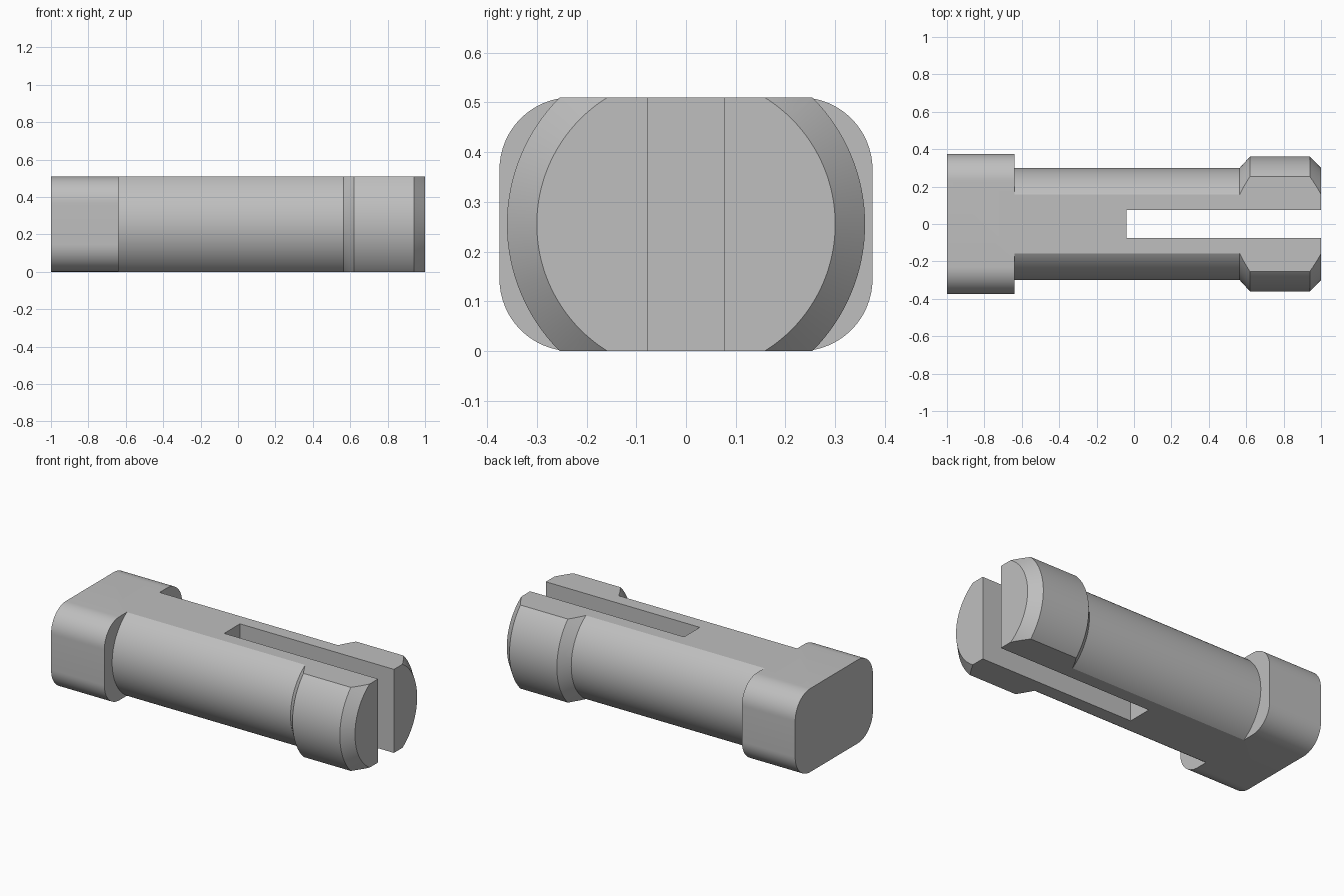
import bpy, bmesh, math
from mathutils import Vector, Matrix

if "Cube" in bpy.data.objects:
    bpy.data.objects.remove(bpy.data.objects["Cube"], do_unlink=True)

HEIGHT = 0.51
MID = HEIGHT / 2

grey = bpy.data.materials.new("plain grey")
grey.use_nodes = True
grey.diffuse_color = (0.52, 0.52, 0.52, 1)
grey.node_tree.nodes["Principled BSDF"].inputs["Base Color"].default_value = grey.diffuse_color


def finish(bm, name):
    bmesh.ops.recalc_face_normals(bm, faces=bm.faces[:])
    mesh = bpy.data.meshes.new(name)
    bm.to_mesh(mesh)
    bm.free()
    mesh.materials.append(grey)
    obj = bpy.data.objects.new(name, mesh)
    bpy.context.collection.objects.link(obj)
    return obj


def turned(name, profile, steps=128):
    """Revolve (x, radius) points about the long axis, then mill flats above and below."""
    bm = bmesh.new()
    rings = []
    for x, r in profile:
        angles = [2 * math.pi * i / steps for i in range(steps)]
        rings.append([bm.verts.new((x, r * math.cos(a), MID + r * math.sin(a))) for a in angles])
    for a, b in zip(rings, rings[1:]):
        for i in range(steps):
            j = (i + 1) % steps
            bm.faces.new((a[i], a[j], b[j], b[i]))
    bm.faces.new(rings[0])
    bm.faces.new(rings[-1])
    for z, direction in ((0, -1), (HEIGHT, 1)):
        cut = bmesh.ops.bisect_plane(bm, geom=bm.verts[:] + bm.edges[:] + bm.faces[:],
                                     plane_co=(0, 0, z), plane_no=(0, 0, direction),
                                     clear_outer=True)
        edges = [e for e in cut["geom_cut"] if isinstance(e, bmesh.types.BMEdge)]
        bmesh.ops.contextual_create(bm, geom=edges)
    return finish(bm, name)


def rounded_block(name, x0, x1, half_width, radius, steps=16):
    """Extrude a rounded rectangle along the long axis."""
    bm = bmesh.new()
    ring = []
    for k, (sy, sz) in enumerate(((1, 1), (-1, 1), (-1, -1), (1, -1))):
        for i in range(steps + 1):
            a = (k + i / steps) * math.pi / 2
            ring.append(bm.verts.new((x0, sy * (half_width - radius) + radius * math.cos(a),
                                      MID + sz * (MID - radius) + radius * math.sin(a))))
    face = bm.faces.new(ring)
    grown = bmesh.ops.extrude_face_region(bm, geom=[face], use_keep_orig=True)
    bmesh.ops.translate(bm, vec=(x1 - x0, 0, 0),
                        verts=[v for v in grown["geom"] if isinstance(v, bmesh.types.BMVert)])
    return finish(bm, name)


def combine(target, other, operation):
    mod = target.modifiers.new(operation.title(), "BOOLEAN")
    mod.operation = operation
    mod.solver = "EXACT"
    mod.object = other
    bpy.context.view_layer.objects.active = target
    bpy.ops.object.modifier_apply(modifier=mod.name)
    bpy.data.objects.remove(other, do_unlink=True)


# Shaft with the flared, chamfered snap tip
pin = turned("split_pin", [(-0.64, 0.30), (0.565, 0.30), (0.62, 0.36), (0.94, 0.36), (1.0, 0.30)])

# Rounded head
combine(pin, rounded_block("head", -1, -0.64, 0.375, 0.145), "UNION")

# Slot that splits the tip into two prongs
bm = bmesh.new()
bmesh.ops.create_cube(bm, size=1, matrix=Matrix.Translation(Vector((0.58, 0, MID)))
                      @ Matrix.Diagonal((1.24, 0.152, 1, 1)))
slot = finish(bm, "slot_cutter")
slot.hide_render = True
combine(pin, slot, "DIFFERENCE")

# Smooth curves, crisp edges
bpy.ops.object.select_all(action="DESELECT")
pin.select_set(True)
bpy.context.view_layer.objects.active = pin
bpy.ops.object.shade_smooth_by_angle(angle=math.radians(15))
